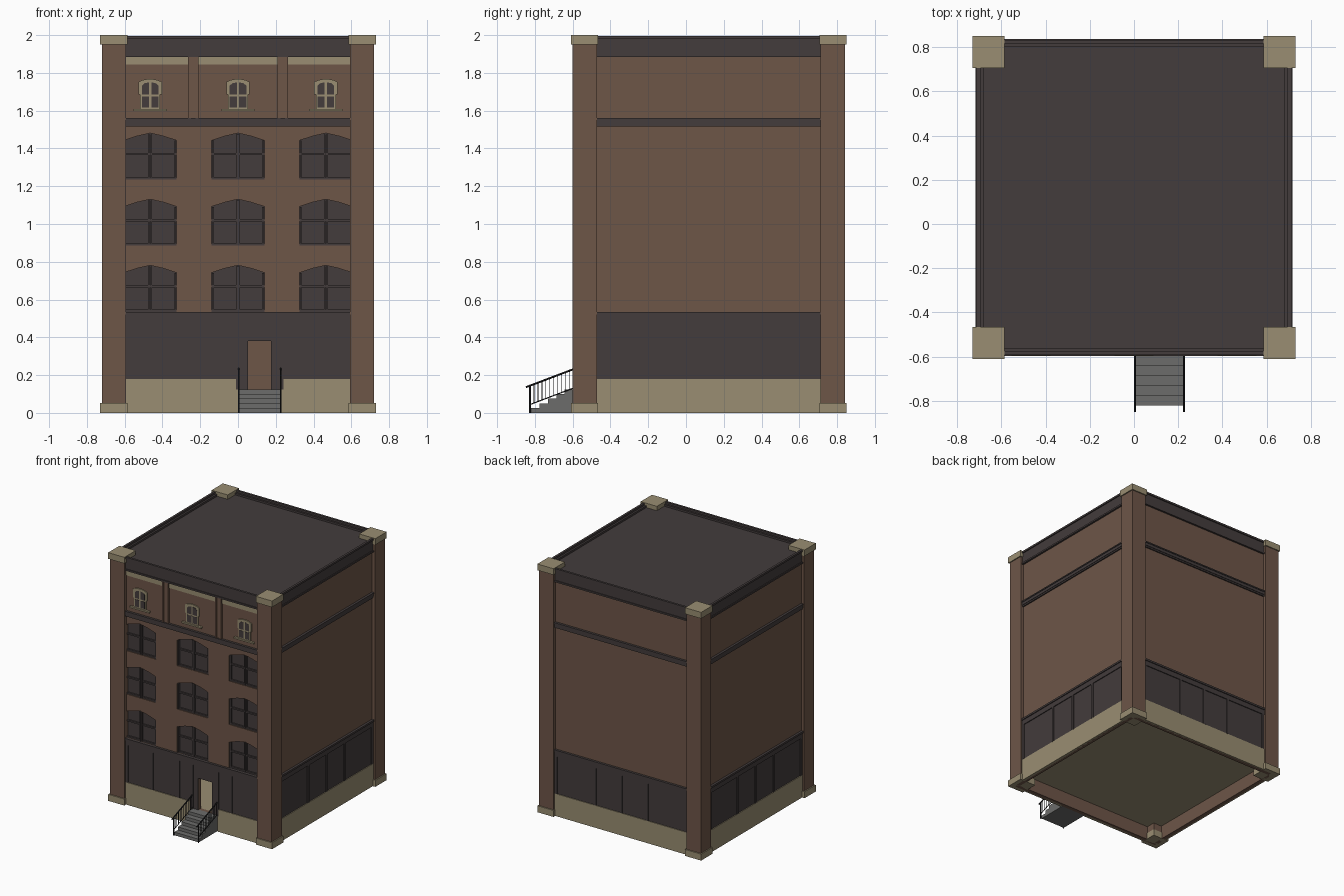
import bpy, bmesh, math
from mathutils import Matrix, Vector

if "Cube" in bpy.data.objects:
    bpy.data.objects.remove(bpy.data.objects["Cube"])

CY = 0.12          # building centre in y
WALL = 0.697       # wall plane distance from the centre


def material(name, rgb):
    m = bpy.data.materials.new(name)
    m.diffuse_color = (*rgb, 1)
    m.use_nodes = True
    m.node_tree.nodes["Principled BSDF"].inputs["Base Color"].default_value = m.diffuse_color
    return m


BRICK = material("brick brown", (0.155, 0.092, 0.064))
DARK = material("dark charcoal", (0.056, 0.045, 0.045))
STONE = material("beige stone", (0.32, 0.27, 0.168))
GREY = material("step grey", (0.15, 0.15, 0.145))
BLACK = material("railing black", (0.014, 0.014, 0.015))


def finish(name, bm, mat):
    bmesh.ops.recalc_face_normals(bm, faces=bm.faces)
    me = bpy.data.meshes.new(name)
    bm.to_mesh(me)
    bm.free()
    me.materials.append(mat)
    ob = bpy.data.objects.new(name, me)
    bpy.context.collection.objects.link(ob)
    return ob


def add_prism(bm, pts, d0, d1, k=0):
    """Outline (u along wall, z) extruded between distances d0 and d1, on side k."""
    rot = Matrix.Translation((0, CY, 0)) @ Matrix.Rotation(k * math.pi / 2, 4, 'Z')
    a = [bm.verts.new(rot @ Vector((u, -d0, z))) for u, z in pts]
    b = [bm.verts.new(rot @ Vector((u, -d1, z))) for u, z in pts]
    bm.faces.new(a)
    bm.faces.new(b[::-1])
    n = len(pts)
    for i in range(n):
        j = (i + 1) % n
        bm.faces.new((a[j], a[i], b[i], b[j]))


def rect(u0, u1, z0, z1):
    return [(u0, z0), (u1, z0), (u1, z1), (u0, z1)]


def prisms(name, mat, items, sides=(0,)):
    """items: (outline, d0, d1), repeated on each side."""
    bm = bmesh.new()
    for k in sides:
        for pts, d0, d1 in items:
            add_prism(bm, pts, d0, d1, k)
    return finish(name, bm, mat)


ALL = (0, 1, 2, 3)
E = 0.592          # half span between corner pillars
INNER = 0.667

# brick walls
walls = prisms("brick_walls", BRICK, [(rect(-INNER, INNER, 0, 1.96), INNER, WALL)], (1, 2, 3))
front = prisms("front_wall", BRICK, [(rect(-0.69, 0.69, 0, 1.96), INNER, WALL)])

# arched window openings and the door opening
COLS = (-0.465, 0, 0.465)
ROWS = (0.535, 0.885, 1.235)


def arch(x, z):
    return [(x - .14, z), (x + .14, z), (x + .14, z + .207), (x + .07, z + .23),
            (x, z + .246), (x - .07, z + .23), (x - .14, z + .207)]


openings = [arch(x, z) for x in COLS for z in ROWS]
door = rect(0.052, 0.175, 0.125, 0.38)
cutter = prisms("opening_cutter", BRICK, [(o, 0.6, 0.75) for o in openings + [door]])
cutter.hide_render = True
mod = front.modifiers.new("openings", 'BOOLEAN')
mod.operation = 'DIFFERENCE'
mod.solver = 'EXACT'
mod.object = cutter
bpy.context.view_layer.objects.active = front
bpy.ops.object.modifier_apply(modifier=mod.name)
bpy.data.objects.remove(cutter)

prisms("window_panes", DARK, [(o, 0.668, 0.678) for o in openings])
bars = []
for x in COLS:
    for z in ROWS:
        bars.append((rect(x - .139, x + .139, z + .129, z + .141), 0.675, 0.690))
        bars.append((rect(x - .139, x + .139, z, z + .012), 0.675, 0.690))
        for c, top in ((-.133, .206), (-.006, .24), (.006, .24), (.133, .206)):
            bars.append((rect(x + c - .005, x + c + .005, z, z + top), 0.675, 0.693))
prisms("window_bars", DARK, bars)

# stone plinth, left open behind the stairs on the front
prisms("stone_plinth_sides", STONE, [(rect(-E, E, 0, 0.18), WALL - .01, 0.708)], (1, 2, 3))
prisms("stone_plinth_front", STONE, [(rect(-E, 0, 0, 0.18), WALL - .01, 0.708),
                                     (rect(0.23, E, 0, 0.18), WALL - .01, 0.708)])

# dark ground floor panels and upright strips
PANEL = (WALL - .01, 0.702)
prisms("ground_panels_sides", DARK, [(rect(-E, E, 0.18, 0.49), *PANEL)], (1, 2, 3))
prisms("ground_panels_front", DARK, [
    (rect(-E, 0, 0.18, 0.49), *PANEL), (rect(0.23, E, 0.18, 0.49), *PANEL),
    (rect(0, 0.052, 0.125, 0.49), *PANEL), (rect(0.175, 0.23, 0.125, 0.49), *PANEL),
    (rect(0.052, 0.175, 0.38, 0.49), *PANEL)])


def strips(xs, z0=0.18):
    return [(rect(x - .01, x + .01, z0, 0.485), 0.70, 0.709) for x in xs]


prisms("panel_strips_sides", DARK, strips((-.58, -.232, 0, .232, .58, -.35 + .0, .35)[:5]
                                          ), (1, 2, 3))
prisms("panel_strips_front", DARK, strips((-.58, -.355, -.12, .35, .58)))
prisms("door_posts", DARK, strips((0.0, 0.23), 0.125))

# horizontal mouldings and cornice
prisms("lower_moulding", DARK, [(rect(-E, E, 0.48, 0.52), WALL - .01, 0.709),
                                (rect(-E, E, 0.52, 0.535), WALL - .01, 0.716)], ALL)
prisms("upper_moulding", DARK, [(rect(-E, E, 1.515, 1.527), WALL - .01, 0.707),
                                (rect(-E, E, 1.527, 1.55), WALL - .01, 0.711),
                                (rect(-E, E, 1.55, 1.56), WALL - .01, 0.716)], ALL)
prisms("cornice", DARK, [(rect(-E, E, 1.885, 1.898), 0.68, 0.712),
                         (rect(-E, E, 1.898, 1.98), 0.68, 0.705),
                         (rect(-E, E, 1.98, 1.995), 0.695, 0.713),
                         (rect(-E, E, 1.96, 1.985), 0.695, 0.705)], ALL)

# top floor front: stone band, brick pilasters, small framed windows
prisms("stone_band", STONE, [(rect(-E, E, 1.845, 1.885), WALL - .01, 0.703)])
pil = []
for x in (-0.236, 0.236):
    pil.append((rect(x - .028, x + .028, 1.56, 1.885), WALL - .01, 0.705))
    for s in (-.02, .02):
        pil.append((rect(x + s - .008, x + s + .008, 1.56, 1.885), 0.70, 0.712))
prisms("pilasters", BRICK, pil)

frames, panes = [], []
for x in COLS:
    half = [(.053, 1.61), (.053, 1.685), (.062, 1.685), (.062, 1.752), (.04, 1.762), (.015, 1.767)]
    frames.append(([(x + u, z) for u, z in half] + [(x - u, z) for u, z in half[::-1]], 0.69, 0.705))
    frames.append((rect(x - .088, x + .088, 1.598, 1.61), 0.69, 0.714))
    for s in (-1, 1):
        panes.append((rect(x + s * .006, x + s * .044, 1.618, 1.675), 0.70, 0.7065))
        panes.append(([(x + s * u, z) for u, z in ((.006, 1.686), (.044, 1.686), (.044, 1.732),
                                                   (.03, 1.745), (.006, 1.75))], 0.70, 0.7065))
prisms("top_window_frames", STONE, frames)
prisms("top_window_panes", DARK, panes)

# corner pillars with stone bases and caps
for name, mat, lo, hi, z0, z1 in (("corner_pillars", BRICK, .592, .721, .05, 1.95),
                                  ("pillar_bases", STONE, .586, .73, 0, .052),
                                  ("pillar_caps", STONE, .586, .73, 1.95, 2.0)):
    prisms(name, mat, [(rect(lo, hi, z0, z1), lo, hi)], ALL)

# roof deck and interior floor
prisms("roof_deck", DARK, [(rect(-.697, .697, 1.95, 1.965), -.697, .697)])
prisms("ground_floor", STONE, [(rect(-INNER, INNER, 0.11, 0.125), -INNER, INNER)])

# front stairs: one stepped solid
steps = [(-0.575, 0.0), (-0.82, 0.0)]
for i in range(5):
    y = -0.82 + i * 0.0445
    steps += [(y, 0.025 * (i + 1)), (y + 0.0445 if i < 4 else -0.575, 0.025 * (i + 1))]
bm = bmesh.new()
verts = [[bm.verts.new((x, y, z)) for y, z in steps] for x in (0.006, 0.224)]
for ring in verts:
    bm.faces.new(ring)
for i in range(len(steps)):
    j = (i + 1) % len(steps)
    bm.faces.new((verts[0][i], verts[0][j], verts[1][j], verts[1][i]))
finish("front_stairs", bm, GREY)


# stair railings
def add_bar(bm, p, q, r):
    p, q = Vector(p), Vector(q)
    m = Matrix.Translation((p + q) / 2) @ (q - p).to_track_quat('Z', 'Y').to_matrix().to_4x4()
    bmesh.ops.create_cone(bm, cap_ends=True, segments=6, radius1=r, radius2=r,
                          depth=(q - p).length, matrix=m)


def rail_z(y, base):
    return base + (y + 0.85) * 0.38


for side, x in (("left", 0.004), ("right", 0.226)):
    bm = bmesh.new()
    add_bar(bm, (x, -0.848, rail_z(-0.848, .135)), (x, -0.58, rail_z(-0.58, .135)), 0.005)
    add_bar(bm, (x, -0.83, rail_z(-0.83, .035)), (x, -0.58, rail_z(-0.58, .035)), 0.003)
    add_bar(bm, (x, -0.826, 0), (x, -0.826, rail_z(-0.826, .135)), 0.005)
    for i in range(1, 12):
        y = -0.826 + i * 0.021
        add_bar(bm, (x, y, rail_z(y, .035)), (x, y, rail_z(y, .135)), 0.002)
    finish(side + "_stair_railing", bm, BLACK)
